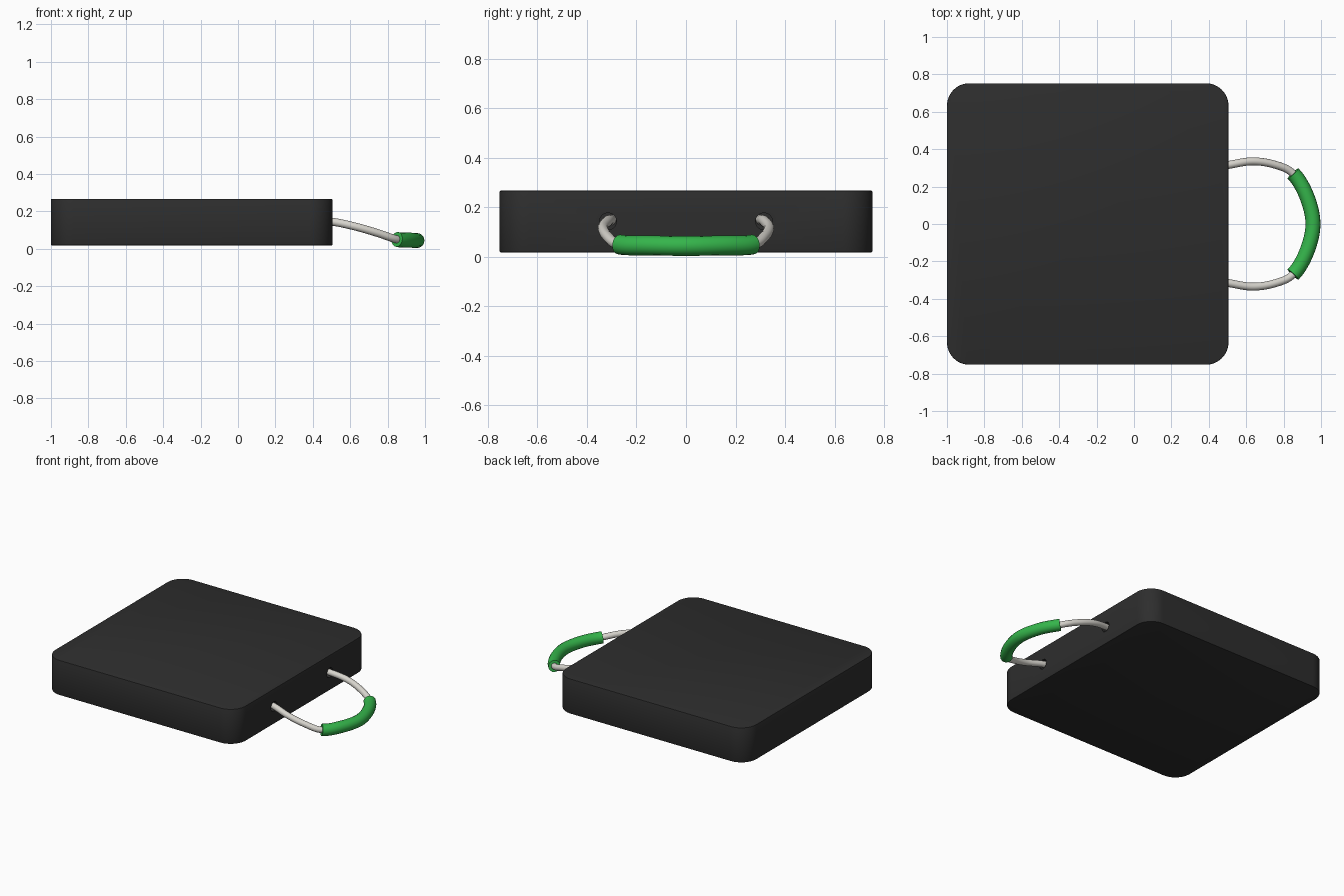
import bpy, bmesh, math
from mathutils import Vector

if "Cube" in bpy.data.objects:
    bpy.data.objects.remove(bpy.data.objects["Cube"])


def material(name, rgb):
    m = bpy.data.materials.new(name)
    m.diffuse_color = (*rgb, 1)
    m.use_nodes = True
    m.node_tree.nodes["Principled BSDF"].inputs["Base Color"].default_value = m.diffuse_color
    return m


black = material("charcoal black", (0.027, 0.027, 0.027))
green = material("grip green", (0.035, 0.46, 0.07))
cream = material("rope off white", (0.68, 0.66, 0.61))


def link(name, data, mat):
    ob = bpy.data.objects.new(name, data)
    bpy.context.collection.objects.link(ob)
    data.materials.append(mat)
    return ob


# Pad body: rounded square outline, extruded, with a tiny edge bevel
X0, X1, Y, Z0, Z1, R = -1.0, 0.505, 0.7525, 0.018, 0.267, 0.12
bm = bmesh.new()
outline = []
for i, (cx, cy) in enumerate([(X1 - R, Y - R), (X0 + R, Y - R),
                              (X0 + R, R - Y), (X1 - R, R - Y)]):
    for k in range(13):
        a = math.radians(90 * i + 90 * k / 12)
        outline.append(bm.verts.new((cx + R * math.cos(a), cy + R * math.sin(a), Z0)))
base = bm.faces.new(outline)
top = bmesh.ops.extrude_face_region(bm, geom=[base])["geom"]
bmesh.ops.translate(bm, vec=(0, 0, Z1 - Z0),
                    verts=[v for v in top if isinstance(v, bmesh.types.BMVert)])
bmesh.ops.recalc_face_normals(bm, faces=bm.faces)
rims = [e for e in bm.edges if abs(e.verts[0].co.z - e.verts[1].co.z) < 1e-5]
bmesh.ops.bevel(bm, geom=rims, offset=0.005, segments=2, profile=0.5, affect='EDGES')
mesh = bpy.data.meshes.new("pad_body")
bm.to_mesh(mesh)
bm.free()
body = link("pad_body", mesh, black)

# Two rope holes in the right side
for side in (-1, 1):
    bpy.ops.mesh.primitive_cylinder_add(
        vertices=32, radius=0.034, depth=0.2,
        location=(X1, side * 0.315, 0.143), rotation=(0, math.pi / 2, 0))
    cutter = bpy.context.object
    cutter.name = "hole_cutter"
    cutter.data.materials.append(black)
    cutter.hide_render = True
    cutter.hide_set(True)
    mod = body.modifiers.new("rope_hole", 'BOOLEAN')
    mod.operation = 'DIFFERENCE'
    mod.solver = 'EXACT'
    mod.object = cutter

bpy.ops.object.select_all(action='DESELECT')
body.select_set(True)
bpy.context.view_layer.objects.active = body
bpy.ops.object.shade_smooth_by_angle(angle=math.radians(35))


# Handle path: half is given, the other half is mirrored in y
half = [(0.38, 0.30, 0.15), (0.50, 0.315, 0.145), (0.63, 0.335, 0.118),
        (0.75, 0.318, 0.083), (0.85, 0.27, 0.05), (0.923, 0.15, 0.046)]
pts = [Vector(p) for p in half] + [Vector((0.957, 0, 0.044))]
pts += [Vector((x, -y, z)) for x, y, z in reversed(half)]


def smooth_path(points, steps=10):
    p = [2 * points[0] - points[1]] + points + [2 * points[-1] - points[-2]]
    out = []
    for i in range(1, len(p) - 2):
        a, b, c, d = p[i - 1:i + 3]
        for k in range(steps):
            t = k / steps
            out.append(0.5 * (2 * b + (c - a) * t + (2 * a - 5 * b + 4 * c - d) * t * t
                              + (3 * b - a - 3 * c + d) * t ** 3))
    return out + [points[-1]]


def tube(name, path, radius, mat):
    cu = bpy.data.curves.new(name, 'CURVE')
    cu.dimensions = '3D'
    cu.bevel_depth = radius
    cu.bevel_resolution = 6
    cu.use_fill_caps = True
    s = cu.splines.new('POLY')
    s.points.add(len(path) - 1)
    for q, v in zip(s.points, path):
        q.co = (*v, 1)
    return link(name, cu, mat)


path = smooth_path(pts)
tube("rope_handle", path, 0.021, cream)
tube("handle_grip", path[40:81], 0.04, green)
